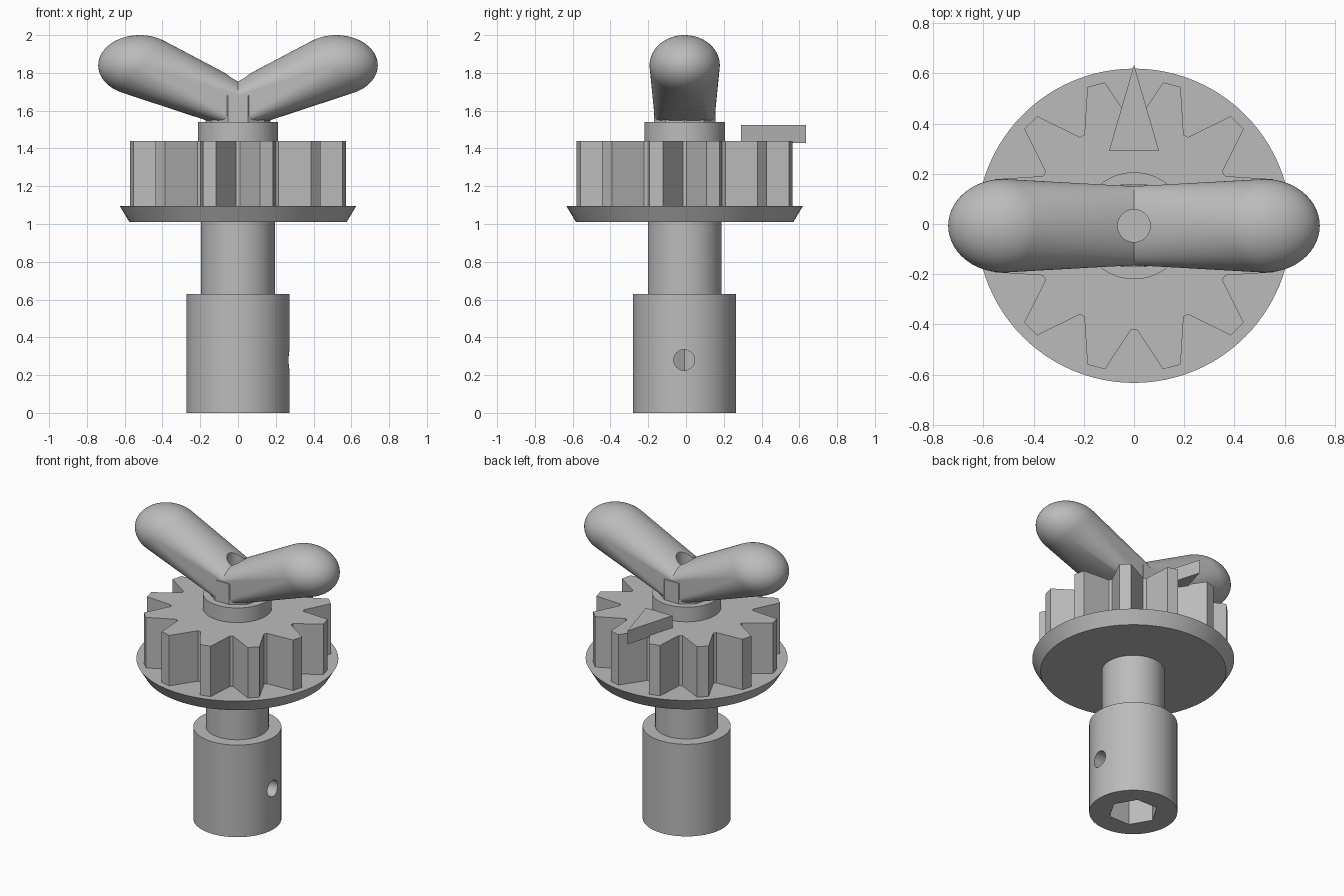
import bpy, bmesh
from math import sin, cos, pi, radians
from mathutils import Matrix, Vector

CY = -0.007  # y of the shaft axis

cube = bpy.data.objects.get("Cube")
if cube:
    bpy.data.objects.remove(cube, do_unlink=True)

grey = bpy.data.materials.new("plain grey")
grey.use_nodes = True
grey.diffuse_color = (0.5, 0.5, 0.5, 1)
grey.node_tree.nodes["Principled BSDF"].inputs["Base Color"].default_value = (0.5, 0.5, 0.5, 1)


def make(name, bm):
    bmesh.ops.recalc_face_normals(bm, faces=bm.faces[:])
    mesh = bpy.data.meshes.new(name)
    bm.to_mesh(mesh)
    bm.free()
    mesh.materials.append(grey)
    obj = bpy.data.objects.new(name, mesh)
    bpy.context.collection.objects.link(obj)
    return obj


def activate(obj):
    bpy.ops.object.select_all(action="DESELECT")
    obj.select_set(True)
    bpy.context.view_layer.objects.active = obj


def smooth(obj, angle=30):
    activate(obj)
    bpy.ops.object.shade_smooth_by_angle(angle=radians(angle))


def cut(obj, *cutters):
    activate(obj)
    for cutter in cutters:
        mod = obj.modifiers.new("cut", "BOOLEAN")
        mod.operation = "DIFFERENCE"
        mod.solver = "EXACT"
        mod.object = cutter
        bpy.ops.object.modifier_apply(modifier=mod.name)


def prism(name, points, z0, z1):
    bm = bmesh.new()
    base = bm.faces.new([bm.verts.new((x, y, z0)) for x, y in points])
    top = bmesh.ops.extrude_face_region(bm, geom=[base])
    verts = [v for v in top["geom"] if isinstance(v, bmesh.types.BMVert)]
    bmesh.ops.translate(bm, verts=verts, vec=(0, 0, z1 - z0))
    return make(name, bm)


def ring(radius, sides):
    return [(radius * cos(2 * pi * i / sides), CY + radius * sin(2 * pi * i / sides))
            for i in range(sides)]


def lathe(name, profile, sides=96):
    bm = bmesh.new()
    loops = [[bm.verts.new((x, y, z)) for x, y in ring(r, sides)] for r, z in profile]
    for a, b in zip(loops, loops[1:]):
        for i in range(sides):
            j = (i + 1) % sides
            bm.faces.new((a[i], a[j], b[j], b[i]))
    bm.faces.new(loops[0])
    bm.faces.new(loops[-1])
    return make(name, bm)


# Cutters: hex socket, set screw hole, top bore
socket = prism("socket_cutter", ring(0.155, 6), -0.1, 0.47)
bore = prism("bore_cutter", ring(0.065, 48), 1.3, 2.2)
bm = bmesh.new()
bmesh.ops.create_cone(bm, cap_ends=True, segments=32, radius1=0.055, radius2=0.055, depth=0.4,
                      matrix=Matrix.Translation((0.28, CY - 0.003, 0.28)) @ Matrix.Rotation(pi / 2, 4, "Y"))
screw_hole = make("screw_hole_cutter", bm)
cutters = (socket, bore, screw_hole)
for c in cutters:
    c.hide_render = True

# Turned shaft with flange and collar
shaft = lathe("shaft_and_flange", [
    (0.273, 0), (0.273, 0.63), (0.195, 0.63), (0.195, 1.01), (0.575, 1.01),
    (0.626, 1.095), (0.213, 1.095), (0.213, 1.54)])
cut(shaft, *cutters)
smooth(shaft)

# Twelve-tooth gear
outline = []
for t in range(12):
    for offset, r in ((-13.6, 0.413), (-3.55, 0.583), (3.55, 0.583), (13.6, 0.413)):
        a = radians(15 + 30 * t + offset)
        outline.append((r * cos(a), CY + r * sin(a)))
gear = prism("gear", outline, 1.095, 1.44)
cut(gear, bore)

# Pointer on the gear
prism("pointer", [(-0.1, 0.29), (0.1, 0.29), (0, 0.634)], 1.43, 1.523)

# Ten-sided handle hub
hub = prism("handle_hub", ring(0.172, 10), 1.54, 1.68)
cut(hub, bore)

# Two handle arms: each a hull from the hub to a rounded end
for side, name in ((1, "left_handle_arm"), (-1, "right_handle_arm")):
    bm = bmesh.new()
    place = Matrix.Translation((side * 0.52, CY, 1.84)) @ Matrix.Diagonal((0.22, 0.186, 0.16, 1))
    bmesh.ops.create_uvsphere(bm, u_segments=64, v_segments=40, radius=1, matrix=place)
    for z in (1.545, 1.68):
        for x, y in ring(0.157, 64):
            bm.verts.new((x, y, z))
    hull = bmesh.ops.convex_hull(bm, input=bm.verts[:])
    inside = set(hull["geom_interior"]) | set(hull["geom_unused"])
    bmesh.ops.delete(bm, geom=[v for v in inside if isinstance(v, bmesh.types.BMVert)], context="VERTS")
    # Drop sphere faces buried inside the hull
    keep = {f for f in hull["geom"] if isinstance(f, bmesh.types.BMFace) and f.is_valid}
    bmesh.ops.delete(bm, geom=[f for f in bm.faces if f not in keep], context="FACES")
    # Stop each arm at the middle plane
    geom = bm.verts[:] + bm.edges[:] + bm.faces[:]
    sliced = bmesh.ops.bisect_plane(bm, geom=geom, plane_co=(-side * 0.001, 0, 0),
                                    plane_no=(-side, 0, 0), clear_outer=True)
    bmesh.ops.holes_fill(bm, edges=[e for e in bm.edges if e.is_boundary])
    arm = make(name, bm)
    cut(arm, bore)
    smooth(arm)

for c in cutters:
    bpy.data.objects.remove(c, do_unlink=True)
